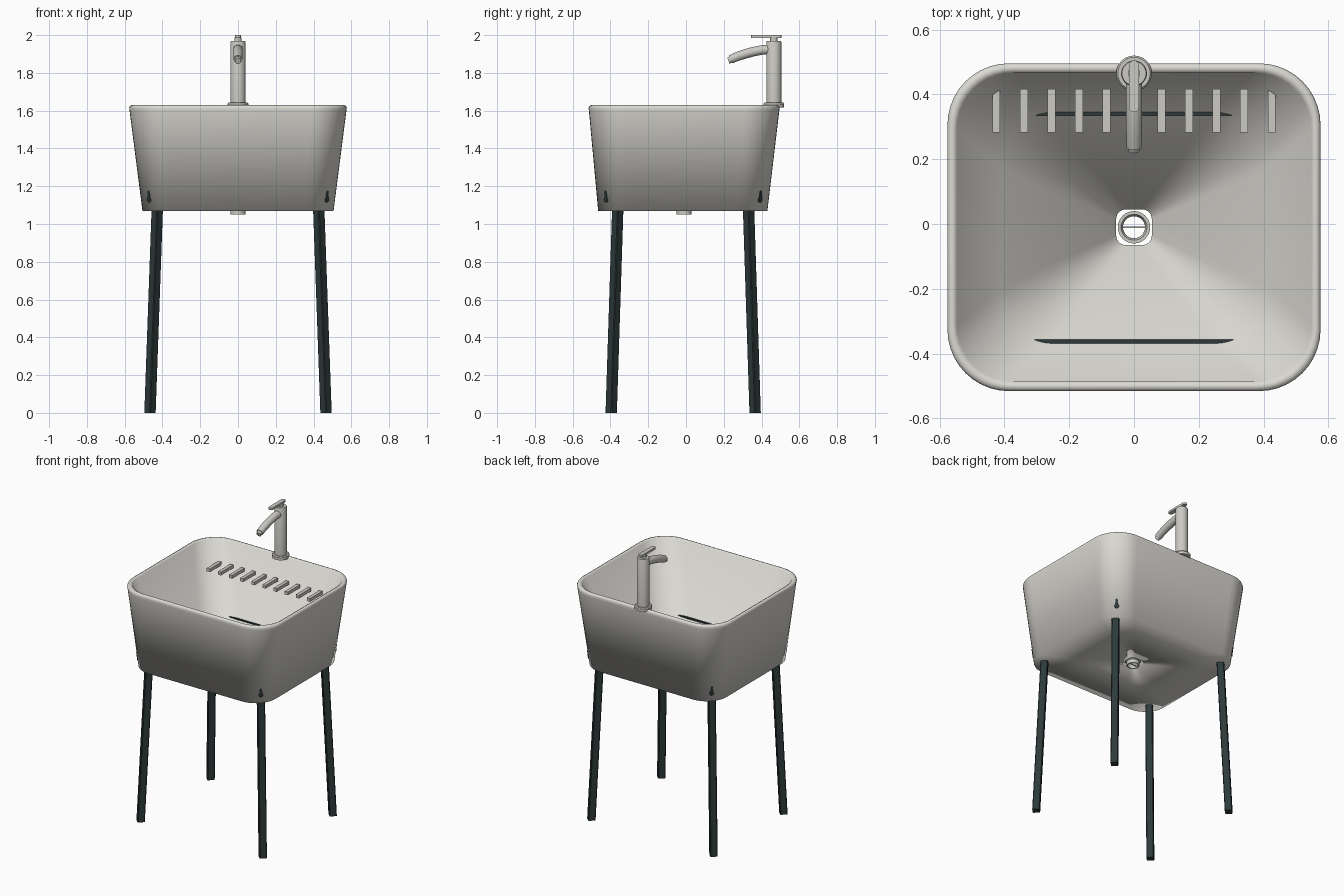
import bpy, bmesh, math
from mathutils import Vector, Matrix

if "Cube" in bpy.data.objects:
    bpy.data.objects.remove(bpy.data.objects["Cube"])


def material(name, rgb):
    m = bpy.data.materials.new(name)
    m.diffuse_color = (*rgb, 1)
    m.use_nodes = True
    m.node_tree.nodes["Principled BSDF"].inputs["Base Color"].default_value = m.diffuse_color
    return m


ceramic = material("warm white ceramic", (0.71, 0.695, 0.65))
metal = material("brushed metal", (0.60, 0.59, 0.55))
dark = material("dark green black steel", (0.026, 0.042, 0.042))


def finish(bm, name, mat, angle=35):
    bmesh.ops.recalc_face_normals(bm, faces=bm.faces)
    me = bpy.data.meshes.new(name)
    bm.to_mesh(me)
    bm.free()
    me.materials.append(mat)
    if angle:
        for p in me.polygons:
            p.use_smooth = True
        if angle < 180:
            me.set_sharp_from_angle(angle=math.radians(angle))
    ob = bpy.data.objects.new(name, me)
    bpy.context.collection.objects.link(ob)
    return ob


def loft(name, rings, mat, angle=35, caps=True, closed=False):
    bm = bmesh.new()
    vs = [[bm.verts.new(p) for p in r] for r in rings]
    n = len(vs[0])
    pairs = list(zip(vs, vs[1:])) + ([(vs[-1], vs[0])] if closed else [])
    for a, b in pairs:
        for i in range(n):
            j = (i + 1) % n
            bm.faces.new((a[i], a[j], b[j], b[i]))
    if caps and not closed:
        bm.faces.new(vs[0])
        bm.faces.new(vs[-1])
    return finish(bm, name, mat, angle)


def rounded(hx, hy, cy, r, z, n=10):
    pts = []
    for k, (sx, sy) in enumerate(((1, 1), (-1, 1), (-1, -1), (1, -1))):
        for i in range(n + 1):
            a = math.pi / 2 * (k + i / n)
            pts.append(Vector((sx * (hx - r) + r * math.cos(a),
                               cy + sy * (hy - r) + r * math.sin(a), z)))
    return pts


def circle(x, y, z, r, n=32):
    return [Vector((x + r * math.cos(2 * math.pi * i / n),
                    y + r * math.sin(2 * math.pi * i / n), z)) for i in range(n)]


def box(name, x0, x1, y0, y1, z0, z1, mat):
    bm = bmesh.new()
    m = Matrix.Translation(((x0 + x1) / 2, (y0 + y1) / 2, (z0 + z1) / 2)) @ \
        Matrix.Diagonal((x1 - x0, y1 - y0, z1 - z0, 1))
    bmesh.ops.create_cube(bm, size=1, matrix=m)
    return finish(bm, name, mat, 0)


# Basin: one closed, fully smoothed shell, from the drain hole across the flat
# underside, up the outside, over the rolled rim and back down the inside
basin = [
    (0.055, 0.055, -0.010, 0.030, 1.070),
    (0.506, 0.448, -0.017, 0.150, 1.070),
    (0.574, 0.504, -0.010, 0.190, 1.600),
    (0.576, 0.506, -0.010, 0.190, 1.615),
    (0.572, 0.502, -0.010, 0.187, 1.625),
    (0.560, 0.490, -0.010, 0.180, 1.630),
    (0.547, 0.477, -0.010, 0.174, 1.622),
    (0.415, 0.356, -0.012, 0.170, 1.170),
    (0.055, 0.055, -0.010, 0.030, 1.090),
]
loft("basin", [rounded(*b) for b in basin], ceramic, 180, closed=True)

# Drain: flanged ring, tail tube and a cross bar
loft("drain_ring", [circle(0, -0.01, z, r) for r, z in
                    ((0.034, 1.05), (0.040, 1.05), (0.040, 1.075), (0.050, 1.082),
                     (0.050, 1.092), (0.040, 1.092), (0.034, 1.08))], metal, closed=True)
box("drain_bar", -0.034, 0.034, -0.013, -0.007, 1.055, 1.075, metal)

# Washboard slats on the back wall
for i in range(-5, 6):
    x = i * 0.085
    box("washboard_slat", x - 0.012, x + 0.012, 0.283,
        0.417, 1.47, 1.492, metal)

# Splayed legs: square bars set diagonally with lightly chamfered edges
def leg_section(x, y, z, d=0.030, c=0.003):
    corners = ((d, c), (c, d), (-c, d), (-d, c), (-d, -c), (-c, -d), (c, -d), (d, -c))
    return [Vector((x + u, y + v, z)) for u, v in corners]


for sx in (-1, 1):
    for side, y0, y1 in (("front", -0.396, -0.360), ("back", 0.366, 0.330)):
        loft(side + "_leg", [leg_section(sx * 0.466, y0, 0),
                             leg_section(sx * 0.426, y1, 1.12)], dark, 0)

# Cross rails joining the leg tops, just breaking through the bowl floor
box("front_rail", -0.41, 0.41, -0.40, -0.356, 1.13, 1.175, dark)
box("back_rail", -0.41, 0.41, 0.335, 0.375, 1.13, 1.175, dark)

# Keyhole fixings on the four outer corners
for sx in (-1, 1):
    for sy in (-1, 1):
        c = Vector((sx * 0.470, (0.392 if sy > 0 else -0.423), 1.14))
        turn = Matrix.Rotation(math.atan2(sy, sx), 4, 'Z')
        outline = []
        for i in range(13):
            a = math.radians(130 + i * 280 / 12)
            outline.append((0.014 * math.cos(a), 0.014 * math.sin(a) - 0.012))
        outline += [(0.007, 0.032), (0, 0.038), (-0.007, 0.032)]
        rings = [[c + turn @ Vector((d + 0.13 * v, u, v)) for u, v in outline]
                 for d in (-0.022, 0.004)]
        loft("corner_fixing", rings, dark, 0)

# Faucet body: base flange, column, cap and neck
prof = [(0.055, 1.618), (0.055, 1.636), (0.050, 1.642), (0.040, 1.642),
        (0.040, 1.962), (0.037, 1.970), (0.019, 1.970), (0.019, 1.988)]
loft("faucet_body", [circle(0, 0.465, z, r) for r, z in prof], metal)

# Lever handle, rounded flat bar
loft("faucet_lever", [rounded(0.015, 0.08, 0.425, 0.0145, z, 5) for z in (1.986, 2.0)], metal)

# Curved spout with a narrower nozzle
path = [(0.445, 1.925, 0.025), (0.40, 1.921, 0.025), (0.355, 1.912, 0.025),
        (0.315, 1.901, 0.025), (0.275, 1.888, 0.024), (0.237, 1.872, 0.023),
        (0.237, 1.872, 0.017), (0.225, 1.863, 0.017)]
rings = []
for i, (y, z, r) in enumerate(path):
    a = path[max(i - 1, 0)] if i < 6 else path[4]
    b = path[min(i + 1, 5)] if i < 6 else path[5]
    t = Vector((0, b[0] - a[0], b[1] - a[1])).normalized()
    up = Vector((0, -t.z, t.y))
    rings.append([Vector((0, y, z)) + r * (math.cos(k * math.pi / 12) * Vector((1, 0, 0))
                  + math.sin(k * math.pi / 12) * up) for k in range(24)])
loft("faucet_spout", rings, metal, 40)
